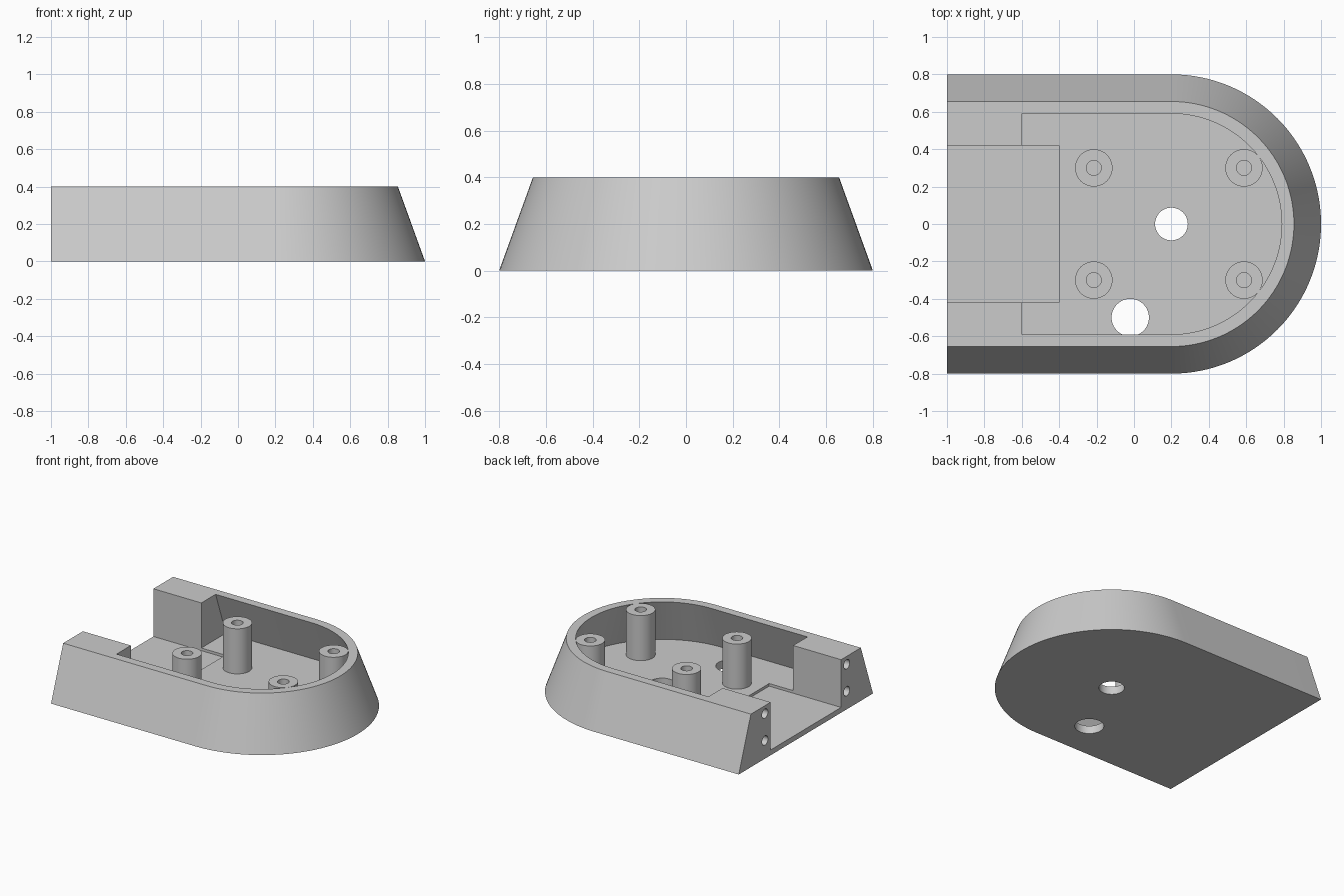
import bpy
import bmesh
from math import pi, cos, sin
from mathutils import Matrix

if "Cube" in bpy.data.objects:
    bpy.data.objects.remove(bpy.data.objects["Cube"], do_unlink=True)

HEIGHT = 0.4
FLOOR = 0.06
CHANNEL_FLOOR = 0.04
ARC_X = 0.2
SLOPE = 0.145 / HEIGHT

grey = bpy.data.materials.new("light grey plastic")
grey.use_nodes = True
grey.diffuse_color = (0.6, 0.6, 0.6, 1)
grey.node_tree.nodes["Principled BSDF"].inputs["Base Color"].default_value = (0.6, 0.6, 0.6, 1)


def d_ring(back, radius, z):
    """Straight back end, straight sides and a round nose."""
    arc = [(ARC_X + radius * sin(a), -radius * cos(a), z)
           for a in (pi * i / 64 for i in range(65))]
    return [(back, -radius, z)] + arc + [(back, radius, z)]


def circle(radius, z, sides=40):
    return [(radius * cos(2 * pi * i / sides), radius * sin(2 * pi * i / sides), z)
            for i in range(sides)]


def rectangle(x0, x1, half, z):
    return [(x0, -half, z), (x1, -half, z), (x1, half, z), (x0, half, z)]


def stack(name, rings, matrix=Matrix()):
    """Skin a row of matching rings and cap both ends."""
    bm = bmesh.new()
    loops = [[bm.verts.new(p) for p in ring] for ring in rings]
    for low, high in zip(loops, loops[1:]):
        for i in range(len(low)):
            j = (i + 1) % len(low)
            bm.faces.new((low[i], low[j], high[j], high[i]))
    bm.faces.new(loops[0][::-1])
    bm.faces.new(loops[-1])
    bmesh.ops.transform(bm, matrix=matrix, verts=bm.verts)
    bmesh.ops.recalc_face_normals(bm, faces=bm.faces)
    mesh = bpy.data.meshes.new(name)
    bm.to_mesh(mesh)
    bm.free()
    mesh.materials.append(grey)
    obj = bpy.data.objects.new(name, mesh)
    bpy.context.collection.objects.link(obj)
    return obj


def activate(obj):
    bpy.ops.object.select_all(action="DESELECT")
    obj.select_set(True)
    bpy.context.view_layer.objects.active = obj


def cut(target, cutter):
    cutter.hide_render = True
    activate(target)
    mod = target.modifiers.new("cut", "BOOLEAN")
    mod.operation = "DIFFERENCE"
    mod.solver = "EXACT"
    mod.object = cutter
    bpy.ops.object.modifier_apply(modifier=mod.name)
    bpy.data.objects.remove(cutter, do_unlink=True)


def smooth(obj):
    activate(obj)
    bpy.ops.object.shade_smooth_by_angle(angle=pi / 6)


# Tapered shell
shell = stack("tapered_shell", [d_ring(-1, 0.8, 0), d_ring(-1, 0.8 - SLOPE * HEIGHT, HEIGHT)])

# Main cavity, its walls parallel to the outside
top = HEIGHT + 0.1
cut(shell, stack("cavity_cutter", [
    d_ring(-0.6, 0.59 + SLOPE * (HEIGHT - z), z) for z in (FLOOR, top)]))

# Open channel through the flat end
cut(shell, stack("channel_cutter", [
    rectangle(-1.1, -0.4, 0.42, z) for z in (CHANNEL_FLOOR, top)]))

# Cable holes through the floor
for x, y, r in ((0.2, 0, 0.0875), (-0.02, -0.5, 0.1)):
    cut(shell, stack("floor_hole_cutter", [circle(r, -0.1), circle(r, 0.1)],
                     Matrix.Translation((x, y, 0))))

# Blind screw holes in the flat end
for y in (-0.487, 0.487):
    for z in (0.137, 0.34):
        cut(shell, stack("screw_hole_cutter", [circle(0.035, -0.1, 24), circle(0.035, 0.2, 24)],
                         Matrix.Translation((-1, y, z)) @ Matrix.Rotation(pi / 2, 4, "Y")))
smooth(shell)

# Hollow mounting posts
for x, end in ((-0.215, "rear"), (0.588, "nose")):
    for y, side in ((-0.3, "right"), (0.3, "left")):
        post = stack(f"{end}_{side}_post", [
            circle(0.1, FLOOR - 0.01), circle(0.1, HEIGHT),
            circle(0.04, HEIGHT), circle(0.04, FLOOR + 0.02)],
            Matrix.Translation((x, y, 0)))
        smooth(post)
